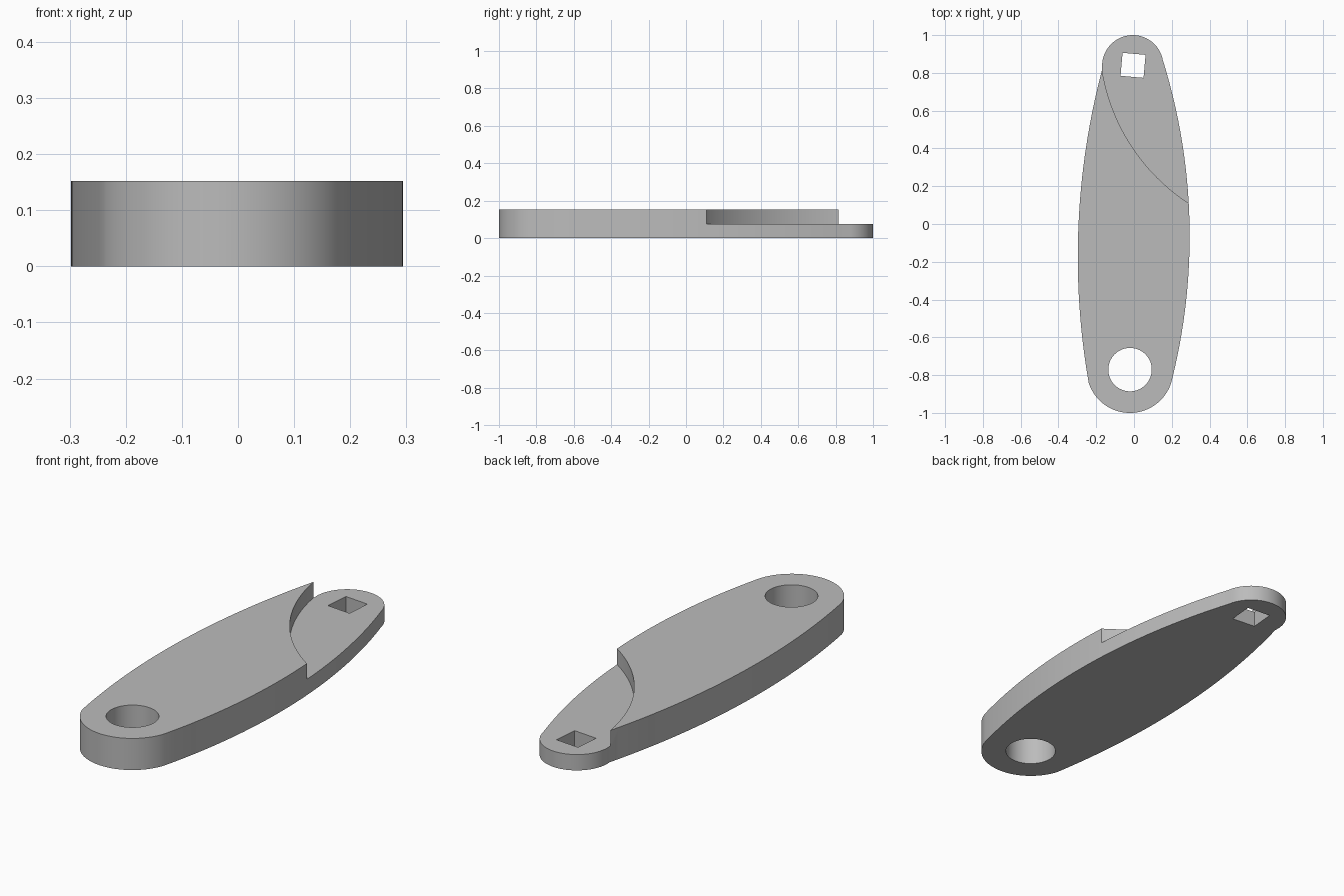
import bpy, bmesh, math
from mathutils import Vector

cube = bpy.data.objects.get("Cube")
if cube:
    bpy.data.objects.remove(cube, do_unlink=True)

HEIGHT, STEP = 0.152, 0.076

grey = bpy.data.materials.new("plain_grey")
grey.use_nodes = True
COLOUR = (0.5, 0.5, 0.5, 1)
grey.diffuse_color = COLOUR
grey.node_tree.nodes["Principled BSDF"].inputs["Base Color"].default_value = COLOUR


def bow(a, b, sag, n=32):
    """Points of a circular arc from a to b, bulging sag to the right of travel."""
    a, b = Vector(a), Vector(b)
    half = (b - a).length / 2
    along = (b - a).normalized()
    out = Vector((along.y, -along.x))
    r = (half * half + sag * sag) / (2 * sag)
    centre = (a + b) / 2 + out * (sag - r)
    sweep = math.asin(half / r)
    return [centre + r * (out * math.cos(t) + along * math.sin(t))
            for t in (sweep * (2 * i / n - 1) for i in range(n + 1))]


def ring(cx, cy, r, n, start=0.0, sweep=math.tau):
    return [Vector((cx + r * math.cos(start + sweep * i / n),
                    cy + r * math.sin(start + sweep * i / n))) for i in range(n)]


def prism(name, points, z0, z1):
    bm = bmesh.new()
    face = bm.faces.new([bm.verts.new((p.x, p.y, z0)) for p in points])
    top = bmesh.ops.extrude_face_region(bm, geom=[face])["geom"]
    bmesh.ops.translate(bm, vec=(0, 0, z1 - z0),
                        verts=[v for v in top if isinstance(v, bmesh.types.BMVert)])
    bmesh.ops.recalc_face_normals(bm, faces=bm.faces)
    mesh = bpy.data.meshes.new(name)
    bm.to_mesh(mesh)
    bm.free()
    mesh.materials.append(grey)
    obj = bpy.data.objects.new(name, mesh)
    bpy.context.collection.objects.link(obj)
    return obj


# Body outline: two bowed sides and two rounded ends
low_l, low_r = (-0.24, -0.84), (0.197, -0.84)
high_l, high_r = (-0.168, 0.82), (0.152, 0.87)
right_side = bow(low_r, high_r, 0.119)
left_side = bow(high_l, low_l, 0.09)


def end_cap(centre, a, b, n=40):
    """Rounded end, counterclockwise from a to b, without its end points."""
    c = Vector(centre)
    va, vb = Vector(a) - c, Vector(b) - c
    t0 = math.atan2(va.y, va.x)
    sweep = (math.atan2(vb.y, vb.x) - t0) % math.tau
    pts = []
    for i in range(1, n):
        r = va.length + (vb.length - va.length) * i / n
        t = t0 + sweep * i / n
        pts.append(c + Vector((r * math.cos(t), r * math.sin(t))))
    return pts


outline = (right_side + end_cap((-0.005, 0.838), high_r, high_l)
           + left_side + end_cap((-0.021, -0.771), low_l, low_r))
body = prism("lever_body", outline, 0, HEIGHT)

# Cutters: curved step, round hole and slightly turned square hole
step_curve = bow((0.289, 0.11), (-0.168, 0.822), -0.09)
step = bow((-0.17, 0.822), (0.289, 0.11), 0.09)
step = [Vector((-0.19, 0.95))] + step + [Vector((0.5, 0.0)), Vector((0.5, 1.2)), Vector((-0.19, 1.2))]
cutters = [
    prism("step_cutter", step, STEP, 0.3),
    prism("round_hole_cutter", ring(-0.021, -0.771, 0.115, 64), -0.1, 0.3),
    prism("square_hole_cutter", ring(-0.005, 0.84, 0.0865, 4, math.radians(40)), -0.1, 0.3),
]
for cutter in cutters:
    cutter.hide_render = True
    mod = body.modifiers.new(cutter.name, "BOOLEAN")
    mod.operation, mod.solver, mod.object = "DIFFERENCE", "EXACT", cutter

# Bake the cuts and drop the cutters
graph = bpy.context.evaluated_depsgraph_get()
baked = bpy.data.meshes.new_from_object(body.evaluated_get(graph))
body.modifiers.clear()
body.data = baked
for cutter in cutters:
    bpy.data.objects.remove(cutter, do_unlink=True)

# Smooth curved walls, keep edges sharp
bpy.ops.object.select_all(action="DESELECT")
body.select_set(True)
bpy.context.view_layer.objects.active = body
bpy.ops.object.shade_smooth_by_angle(angle=math.radians(25))
